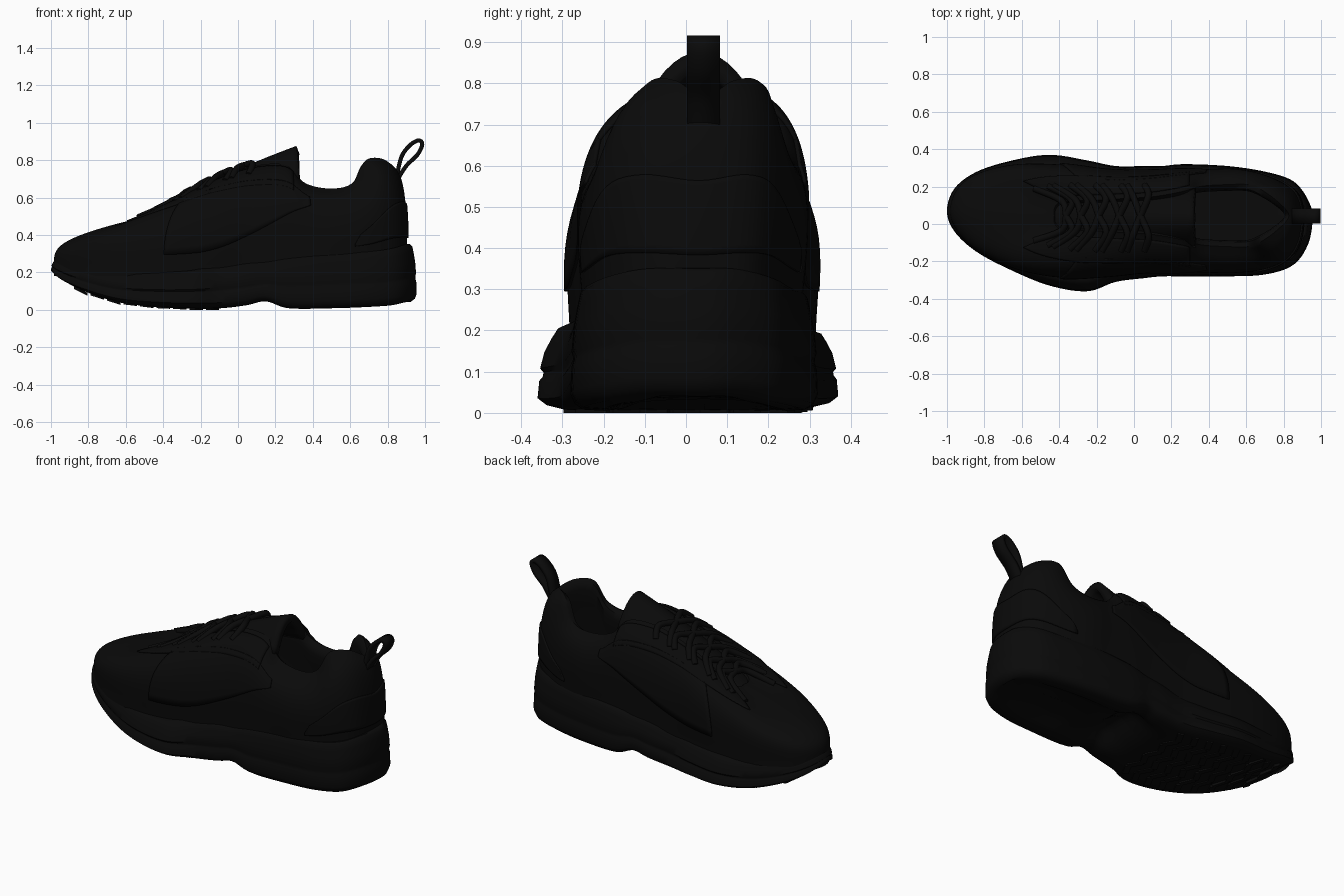
import bpy, bmesh, math
from mathutils import Vector

cube = bpy.data.objects.get("Cube")
if cube:
    bpy.data.objects.remove(cube)

black = bpy.data.materials.new("black")
black.use_nodes = True
COLOUR = (0.003, 0.003, 0.003, 1)
black.diffuse_color = COLOUR
black.node_tree.nodes["Principled BSDF"].inputs["Base Color"].default_value = COLOUR

CY = 0.045  # centre line of the foot opening
COLS = 144

# Upper: base x, base right y, base left y, rim x, rim half width, rim z
UPPER = [
    (-.985, .07, .07, -.44, 0, .51), (-.95, -.03, .18, -.44, .04, .51),
    (-.85, -.13, .26, -.41, .075, .525), (-.65, -.23, .31, -.32, .085, .58),
    (-.4, -.28, .31, -.2, .09, .65), (-.15, -.27, .28, -.05, .1, .72),
    (.05, -.25, .275, .1, .11, .765), (.25, -.25, .28, .26, .14, .765),
    (.4, -.25, .28, .36, .17, .67), (.55, -.25, .28, .5, .18, .64),
    (.7, -.23, .25, .62, .18, .67), (.82, -.18, .2, .69, .15, .79),
    (.885, -.1, .14, .78, .08, .8), (.905, .03, .03, .84, 0, .76)]

# Sole: x, right y, left y, bottom z, top z
SOLE = [
    (-1, .07, .07, .2, .27), (-.96, -.04, .19, .16, .26),
    (-.84, -.15, .28, .1, .23), (-.65, -.25, .34, .04, .2),
    (-.45, -.33, .37, .016, .2), (-.25, -.36, .34, .007, .21),
    (-.1, -.31, .31, .007, .23), (.05, -.29, .31, .025, .25),
    (.15, -.28, .31, .045, .26), (.27, -.28, .32, .008, .28),
    (.5, -.28, .31, .008, .3), (.7, -.27, .28, .015, .31),
    (.85, -.22, .23, .025, .33), (.93, -.11, .13, .04, .35),
    (.955, .03, .03, .04, .35)]


def spline(pts, u, closed=True):
    """Catmull-Rom interpolation at index u."""
    n, i = len(pts), math.floor(u)
    f = u - i
    pick = (lambda k: pts[k % n]) if closed else (lambda k: pts[min(max(k, 0), n - 1)])
    a, b, c, d = (Vector(pick(i + k)) for k in (-1, 0, 1, 2))
    return b + ((c - a) + ((2 * a - 5 * b + 4 * c - d) + (3 * (b - c) + d - a) * f) * f) * f * 0.5


def ring_of(rows, make):
    """Closed control loop: right side toe to heel, then left side back."""
    right = [make(r, r[1], -1) for r in rows]
    left = [make(r, r[2], 1) for r in rows[1:-1]]
    return right + left[::-1]


def finish(name, bm, solid=0):
    bmesh.ops.remove_doubles(bm, verts=bm.verts, dist=0.0005)
    bmesh.ops.recalc_face_normals(bm, faces=bm.faces)
    mesh = bpy.data.meshes.new(name)
    bm.to_mesh(mesh)
    bm.free()
    mesh.materials.append(black)
    ob = bpy.data.objects.new(name, mesh)
    bpy.context.collection.objects.link(ob)
    bpy.ops.object.select_all(action='DESELECT')
    ob.select_set(True)
    bpy.context.view_layer.objects.active = ob
    bpy.ops.object.shade_smooth_by_angle(angle=math.radians(45))
    if solid:
        mod = ob.modifiers.new("thickness", 'SOLIDIFY')
        mod.thickness, mod.offset = solid, 0


def skin(name, rings, closed=True, solid=0):
    """Join rows of points with quads."""
    bm = bmesh.new()
    grid = [[bm.verts.new(p) for p in ring] for ring in rings]
    for a, b in zip(grid, grid[1:]):
        for i in range(len(a) if closed else len(a) - 1):
            j = (i + 1) % len(a)
            bm.faces.new((a[i], a[j], b[j], b[i]))
    finish(name, bm, solid)


def bump(x, centre, width):
    return math.exp(-((x - centre) / width) ** 2)


# Upper surface: bulging wall from the base outline to the foot opening
base_loop = ring_of(UPPER, lambda r, y, s: (r[0], y, .18 + .1 * max(0, r[0] + .3)))
rim_loop = ring_of(UPPER, lambda r, y, s: (r[3], CY + s * r[4], r[5]))
HEEL = len(UPPER) - 1
LOOP = len(base_loop)


def upper_point(u, t):
    b, r = spline(base_loop, u), spline(rim_loop, u)
    angle = t * math.pi / 2
    body = min(1, max(0, (b.x + .95) / .75))  # blunt at the toe, upright further back
    across = 1 - math.cos(angle) ** .75
    up = math.sin(angle) ** (.32 + .43 * body)
    full = .62 + .23 * body
    p = b.lerp(r, across)
    p.z = b.z + (r.z - b.z) * (full * up + (1 - full) * across)
    p.y += .025 * math.sin(math.pi * t) * (1 if b.y > CY else -1) * min(1, abs(b.y - CY) * 4)
    return p


us = [i * LOOP / COLS for i in range(COLS)]
rings = [[upper_point(u, (k / 20) ** 1.5) for u in us] for k in range(21)]
# Padded rim, lining and insole
for pull, shrink, drop in ((.02, .92, -.008), (.05, .78, .01), (.06, .73, .05), (.02, .9, .14), (0, 1, None), (0, 0, None)):
    ring = []
    for u in us:
        p = spline(rim_loop, u)
        z = .29 if drop is None else p.z - drop
        ring.append(Vector((p.x + (.25 - p.x) * pull, CY + (p.y - CY) * shrink, z)))
    rings.append(ring)
skin("upper", rings)

# Sole: stacked outlines with a side groove and a hollow underside
sole_loop = ring_of(SOLE, lambda r, y, s: (r[0], y, r[3], r[4]))
count = len(sole_loop)
edge = []
for i in range(COLS):
    u = i * count / COLS
    p, tangent = spline(sole_loop, u), spline(sole_loop, u + .05) - spline(sole_loop, u - .05)
    edge.append((p, Vector((-tangent.y, tangent.x)).normalized()))


def sole_ring(height, inset, f=1.0, hollow=0):
    ring = []
    for p, inward in edge:
        d = inset * (1 + 1.1 * bump(p.x, -.3, .3))
        x, y = p.x + inward.x * d, p.y + inward.y * d
        z = p.z + (p[3] - p.z) * height
        z += hollow * (bump(x, .15, .12) + .8 * bump(x, .55, .25))
        ring.append((x, CY + (y - CY) * f, z))
    return ring


under = [sole_ring(0, .04, f, h) for f, h in ((0, .06), (.3, .055), (.55, .045), (.7, .01), (.85, 0))]
walls = [sole_ring(h, d) for h, d in ((.01, .03), (.06, .01), (.14, 0), (.35, .002), (.4, .006), (.45, .007),
                                      (.5, .003), (.7, .008), (.85, .016), (.96, .023), (1, .034))]
skin("sole", under + walls + [sole_ring(1, .04, 0)])


# Stitched overlays lying on the upper
def overlay(name, u0, u1, low, high, sides):
    for side in sides:
        rows = []
        for k in range(13):
            row = []
            for i in range(37):
                f = i / 36
                u = u0 + (u1 - u0) * f
                t = low(f) + (high(f) - low(f)) * k / 12
                u = LOOP - u if side == "left" else u
                e = .01
                n = (upper_point(u + e, t) - upper_point(u - e, t)).cross(upper_point(u, t + e) - upper_point(u, t - e))
                row.append(upper_point(u, t) + n.normalized() * .003)
            rows.append(row)
        skin(f"{side}_{name}", rows, closed=False, solid=.01)


BOTH = ("right", "left")
overlay("eyestay", 2.4, 7.3, lambda f: .72 - .1 * f, lambda f: .97, BOTH)
overlay("side_panel", 4, 8, lambda f: .1 + .45 * f ** 2.5, lambda f: .76 - .08 * f, BOTH)
overlay("counter", HEEL - 3.5, HEEL + 3.5, lambda f: .08, lambda f: .1 + .28 * math.sin(math.pi * f) ** .5, ("heel",))

# Tongue: arched sheet rising to the ankle
tongue = []
for i in range(25):
    s = i / 24
    row = []
    for j in range(17):
        v = j / 8 - 1
        z = .47 + .385 * s + .03 * math.sin(math.pi * s) - (.03 + .13 * s * s) * v * v
        row.append((-.45 + .77 * s + .01 * v * v * s, CY - .01 + v * (.09 + .05 * s), z))
    tongue.append(row)
skin("tongue", tongue, closed=False, solid=.045)


# Laces: crossing cords over the tongue
def cord(name, points, radius):
    data = bpy.data.curves.new(name, 'CURVE')
    data.dimensions = '3D'
    data.bevel_depth, data.bevel_resolution = radius, 2
    data.use_fill_caps = True
    line = data.splines.new('POLY')
    dense = [spline(points, i / 8, False) for i in range(8 * (len(points) - 1) + 1)]
    line.points.add(len(dense) - 1)
    for point, co in zip(line.points, dense):
        point.co = (*co, 1)
    data.materials.append(black)
    bpy.context.collection.objects.link(bpy.data.objects.new(name, data))


for k in range(5):
    low, high = 2.3 + .75 * k, 2.85 + .75 * k
    for side, (a, b) in zip(BOTH, ((low, high), (high, low))):
        start, end = upper_point(a, .84), upper_point(LOOP - b, .84)
        r1, r2 = upper_point(a, 1), upper_point(LOOP - b, 1)
        middle = (r1 + r2) / 2
        lift = Vector((0, 0, .018))
        cord(f"{side}_lace_{k + 1}", [start, r1 + lift, middle + lift * 1.3, r2 + lift, end], .018)

# Heel pull loop
strap = [(.85, 0, .72), (.875, 0, .82), (.92, 0, .88), (.965, 0, .905), (.985, 0, .885), (.96, 0, .83), (.9, 0, .77), (.855, 0, .7)]
path = [spline(strap, i / 6, False) for i in range(6 * (len(strap) - 1) + 1)]
skin("pull_loop", [[p + Vector((0, y, 0)) for p in path] for y in (.002, .082)], closed=False, solid=.022)

# Forefoot tread: rows of slanted lugs following the underside
bm = bmesh.new()
for r in range(9):
    x = -.84 + .088 * r
    a, b = next((p, q) for p, q in zip(SOLE, SOLE[1:]) if p[0] <= x <= q[0])
    mix = (x - a[0]) / (b[0] - a[0])
    right, left, z = (a[k] + (b[k] - a[k]) * mix for k in (1, 2, 3))
    slope = math.atan2(b[3] - a[3], b[0] - a[0])
    number = max(3, round((left - right) / .095))
    for i in range(number):
        y = right + .1 + (left - right - .2) * i / (number - 1)
        lug = bmesh.ops.create_cube(bm, size=1)["verts"]
        turn = .5 if i % 2 else -.5
        for v in lug:
            q = Vector((v.co.x * .035, v.co.y * .085))
            px = q.x * math.cos(turn) - q.y * math.sin(turn)
            py = q.x * math.sin(turn) + q.y * math.cos(turn)
            v.co = (x + px, y + py, z + .001 + v.co.z * .016 + px * math.tan(slope))
finish("tread_lugs", bm)
